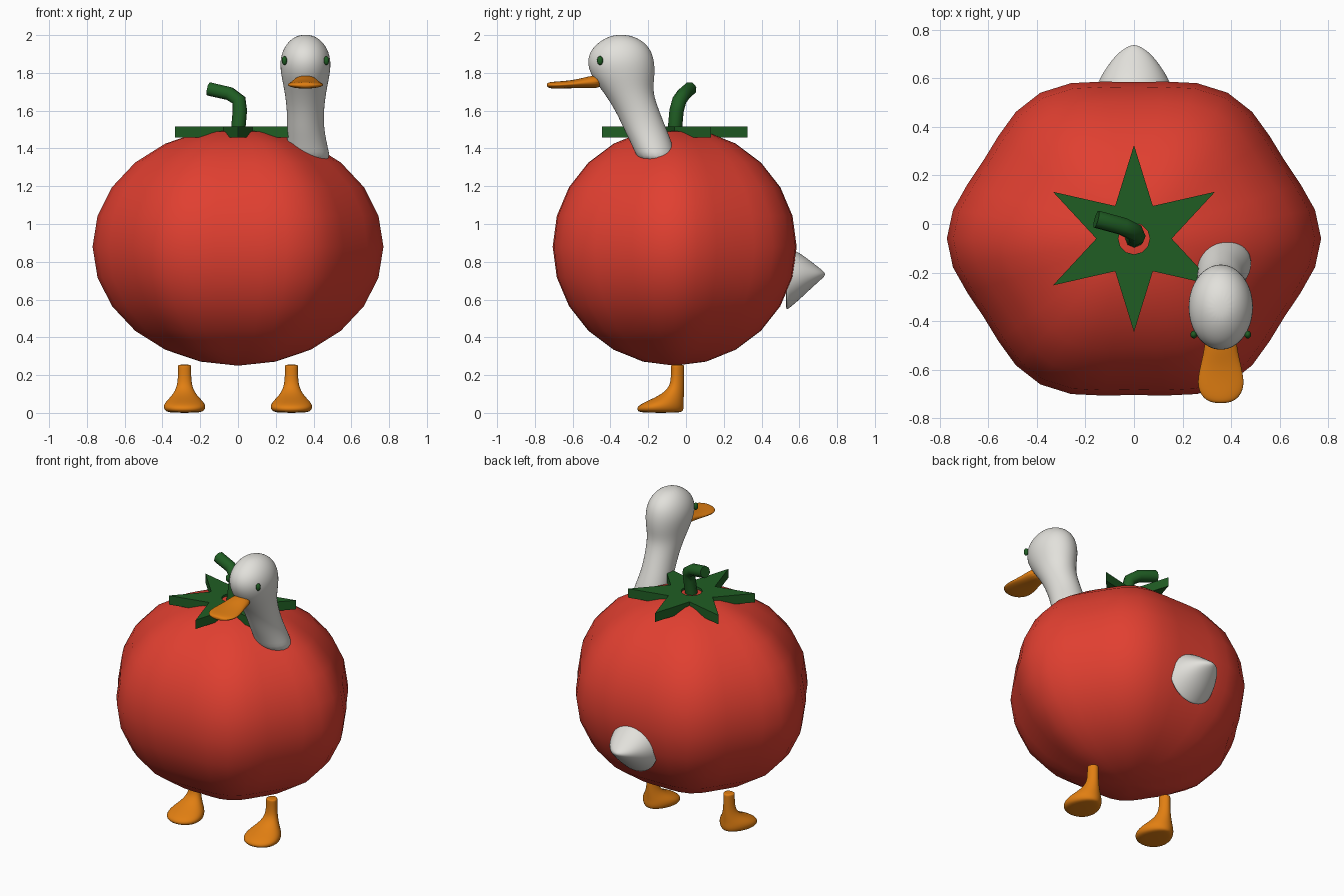
import bpy, bmesh
from math import sin, cos, pi, radians
from mathutils import Vector

old = bpy.data.objects.get("Cube")
if old:
    bpy.data.objects.remove(old, do_unlink=True)


def material(name, color):
    mat = bpy.data.materials.new(name)
    mat.use_nodes = True
    mat.diffuse_color = (*color, 1)
    bsdf = mat.node_tree.nodes["Principled BSDF"]
    bsdf.inputs["Base Color"].default_value = (*color, 1)
    bsdf.inputs["Roughness"].default_value = 0.6
    return mat


RED = material("tomato red", (0.75, 0.05, 0.03))
GREEN = material("leaf green", (0.014, 0.11, 0.017))
WHITE = material("feather white", (0.76, 0.75, 0.71))
ORANGE = material("beak orange", (0.75, 0.21, 0.006))


def finish(name, bm, mat, smooth=True, subdivide=0):
    bmesh.ops.recalc_face_normals(bm, faces=bm.faces)
    mesh = bpy.data.meshes.new(name)
    bm.to_mesh(mesh)
    bm.free()
    mesh.materials.append(mat)
    mesh.polygons.foreach_set("use_smooth", [smooth] * len(mesh.polygons))
    obj = bpy.data.objects.new(name, mesh)
    bpy.context.collection.objects.link(obj)
    if subdivide:
        mod = obj.modifiers.new("smooth", "SUBSURF")
        mod.levels = mod.render_levels = subdivide
    return obj


def loft(name, rings, mat, axis="z", sides=16, taper=0):
    """Skin elliptical rings (centre, half width, half depth) across an axis."""
    bm = bmesh.new()
    loops = []
    for centre, wide, deep in rings:
        loop = []
        for i in range(sides):
            a = 2 * pi * i / sides
            u = wide * cos(a) * (1 - taper * sin(a))
            v = deep * sin(a)
            offset = (u, v, 0) if axis == "z" else (u, 0, v)
            loop.append(bm.verts.new(Vector(centre) + Vector(offset)))
        loops.append(loop)
    for low, high in zip(loops, loops[1:]):
        for i in range(sides):
            j = (i + 1) % sides
            bm.faces.new((low[i], low[j], high[j], high[i]))
    bm.faces.new(loops[0])
    bm.faces.new(loops[-1])
    return finish(name, bm, mat, subdivide=2)


def ellipsoid(name, centre, scale, mat, segments=16, rings=10):
    bm = bmesh.new()
    bmesh.ops.create_uvsphere(bm, u_segments=segments, v_segments=rings, radius=1)
    for v in bm.verts:
        v.co = Vector(centre) + v.co * Vector(scale)
    return finish(name, bm, mat)


# Tomato body: a sphere pushed into six soft lobes
bm = bmesh.new()
bmesh.ops.create_uvsphere(bm, u_segments=36, v_segments=12, radius=1)
for v in bm.verts:
    angle = Vector((v.co.x, v.co.y, 0)).to_2d()
    turn = angle.angle_signed(Vector((1, 0))) if angle.length > 0.001 else 0
    r = 0.7425 + 0.0275 * cos(6 * turn)
    v.co = (v.co.x * r, v.co.y * r * 0.9 - 0.06, 0.88 + v.co.z * 0.63)
finish("tomato_body", bm, RED)

# Star-shaped leaves with a hole in the middle
bm = bmesh.new()
outer, inner = [], []
for i in range(12):
    a = radians(30 * i + 30)
    reach = 0.155 if i % 2 else 0.385
    for loop, r in ((outer, reach), (inner, 0.065)):
        loop.append(bm.verts.new((r * cos(a), r * sin(a) - 0.06, 1.457)))
for i in range(12):
    j = (i + 1) % 12
    bm.faces.new((outer[i], outer[j], inner[j], inner[i]))
top = bmesh.ops.extrude_face_region(bm, geom=bm.faces[:])["geom"]
for v in top:
    if isinstance(v, bmesh.types.BMVert):
        v.co.z += 0.06
finish("leaf_star", bm, GREEN, smooth=False)

# Bent stem
curve = bpy.data.curves.new("stem", "CURVE")
curve.dimensions = "3D"
curve.bevel_depth = 0.04
curve.bevel_resolution = 2
curve.use_fill_caps = True
path = [(0, -0.06, 1.49), (0.01, -0.05, 1.6), (0.005, -0.035, 1.655),
        (-0.045, -0.01, 1.69), (-0.155, 0.02, 1.715)]
spline = curve.splines.new("POLY")
spline.points.add(len(path) - 1)
for point, co in zip(spline.points, path):
    point.co = (*co, 1)
    point.radius = 0.95
curve.materials.append(GREEN)
stem = bpy.data.objects.new("stem", curve)
bpy.context.collection.objects.link(stem)

# Neck and head: height, front edge, back edge, half width
HEAD_X = 0.357
profile = [(1.32, -0.25, -0.05, 0.12), (1.4, -0.28, -0.06, 0.11),
           (1.5, -0.33, -0.1, 0.1), (1.6, -0.375, -0.14, 0.099),
           (1.7, -0.44, -0.175, 0.112), (1.78, -0.505, -0.162, 0.13),
           (1.86, -0.53, -0.162, 0.14), (1.93, -0.505, -0.185, 0.12),
           (1.98, -0.44, -0.24, 0.078), (2.002, -0.38, -0.31, 0.03)]
loft("head_and_neck",
     [((HEAD_X + max(0, 1.5 - z) * 0.12, (f + b) / 2, z), w, (b - f) / 2)
      for z, f, b, w in profile], WHITE)

# Flat bill: y, height, half width, half thickness
bill = [(-0.44, 1.756, 0.062, 0.038), (-0.52, 1.75, 0.07, 0.032),
        (-0.58, 1.742, 0.085, 0.023), (-0.65, 1.737, 0.1, 0.02),
        (-0.7, 1.735, 0.088, 0.019), (-0.73, 1.735, 0.055, 0.015),
        (-0.737, 1.735, 0.02, 0.006)]
loft("bill", [((HEAD_X, y, z), w, t) for y, z, w, t in bill], ORANGE, axis="y")

# Tail cone
tail = [(0.528, 0.71, 0.172, 0.172), (0.535, 0.711, 0.17, 0.17),
        (0.6, 0.724, 0.145, 0.128), (0.66, 0.73, 0.105, 0.075),
        (0.71, 0.733, 0.062, 0.032), (0.737, 0.734, 0.012, 0.008)]
loft("tail", [((0, y, z), w, t) for y, z, w, t in tail], WHITE, axis="y")

# Webbed feet with legs: height, front edge, back edge, half width
foot = [(0, -0.235, -0.03, 0.075), (0.01, -0.262, -0.012, 0.105),
        (0.035, -0.262, -0.008, 0.114), (0.06, -0.215, -0.01, 0.1),
        (0.09, -0.145, -0.01, 0.068), (0.13, -0.092, -0.01, 0.043),
        (0.18, -0.08, -0.01, 0.035), (0.248, -0.08, -0.01, 0.035),
        (0.256, -0.08, -0.01, 0.035)]
for side, sign in (("left", 1), ("right", -1)):
    loft(side + "_foot",
         [((sign * 0.283, (f + b) / 2, z), w, (b - f) / 2)
          for z, f, b, w in foot], ORANGE, taper=0.2)
    ellipsoid(side + "_eye", (HEAD_X + sign * 0.111, -0.455, 1.865),
              (0.014, 0.016, 0.024), GREEN)
